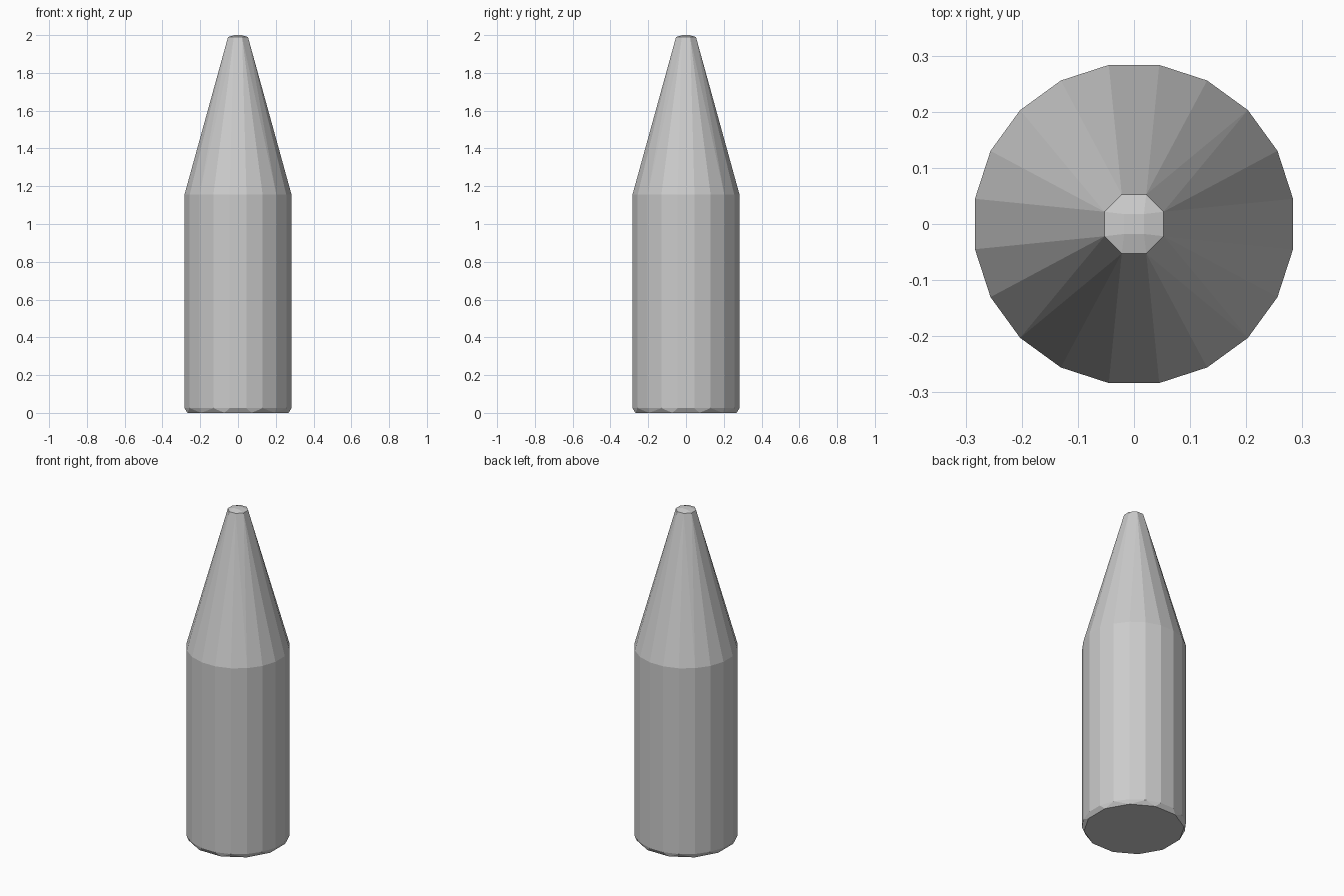
import bpy
import bmesh
from math import cos, sin, pi

cube = bpy.data.objects.get("Cube")
if cube:
    bpy.data.objects.remove(cube, do_unlink=True)

# Plain grey
grey = bpy.data.materials.new("grey")
grey.use_nodes = True
colour = (0.6, 0.6, 0.6, 1)
grey.diffuse_color = colour
grey.node_tree.nodes["Principled BSDF"].inputs["Base Color"].default_value = colour


def add_ring(bm, sides, radius, z, turn=0.5):
    """Add a flat ring of points, turned by a share of one side."""
    for i in range(sides):
        a = 2 * pi * (i + turn) / sides
        bm.verts.new((radius * cos(a), radius * sin(a), z))


# Faceted pencil-shaped body: rings from base to blunt tip, wrapped in a hull
bm = bmesh.new()
add_ring(bm, 12, 0.277, 0.0)
add_ring(bm, 20, 0.287, 0.025)
add_ring(bm, 20, 0.287, 1.155)
add_ring(bm, 8, 0.057, 1.99)
add_ring(bm, 4, 0.025, 2.0)
hull = bmesh.ops.convex_hull(bm, input=bm.verts[:])
bmesh.ops.dissolve_limit(bm, angle_limit=0.01, verts=bm.verts[:], edges=bm.edges[:])
bmesh.ops.recalc_face_normals(bm, faces=bm.faces[:])

mesh = bpy.data.meshes.new("pointed_body")
bm.to_mesh(mesh)
bm.free()
mesh.materials.append(grey)
body = bpy.data.objects.new("pointed_body", mesh)
bpy.context.collection.objects.link(body)
